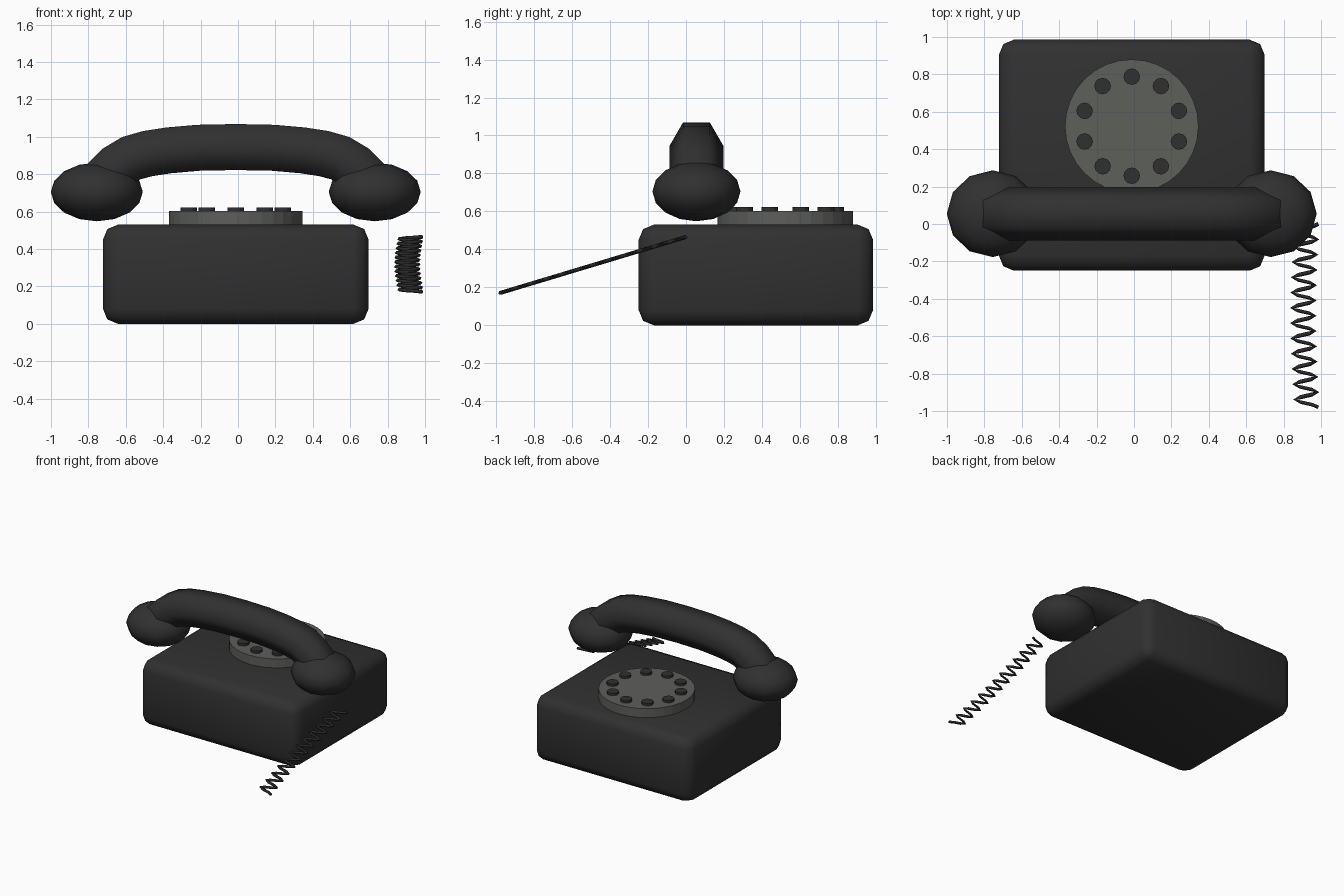
import bpy, bmesh, math
from mathutils import Vector

if "Cube" in bpy.data.objects:
    bpy.data.objects.remove(bpy.data.objects["Cube"])

CX = -0.012  # middle of the body and handset


def material(name, rgb):
    m = bpy.data.materials.new(name)
    m.diffuse_color = (*rgb, 1)
    m.use_nodes = True
    m.node_tree.nodes["Principled BSDF"].inputs["Base Color"].default_value = m.diffuse_color
    return m


BLACK = material("black plastic", (0.03, 0.03, 0.03))
GREY = material("grey dial", (0.11, 0.115, 0.105))
CORD = material("cord black", (0.022, 0.022, 0.022))


def add(name, bm, mat, angle=None):
    bmesh.ops.recalc_face_normals(bm, faces=bm.faces)
    me = bpy.data.meshes.new(name)
    bm.to_mesh(me)
    bm.free()
    me.materials.append(mat)
    ob = bpy.data.objects.new(name, me)
    bpy.context.collection.objects.link(ob)
    if angle:
        bpy.ops.object.select_all(action='DESELECT')
        ob.select_set(True)
        bpy.context.view_layer.objects.active = ob
        bpy.ops.object.shade_smooth_by_angle(angle=math.radians(angle))
    return ob


def disc(name, x, y, z0, z1, r, sides, mat):
    bm = bmesh.new()
    bmesh.ops.create_cone(bm, cap_ends=True, segments=sides, radius1=r, radius2=r, depth=z1 - z0)
    bmesh.ops.translate(bm, verts=bm.verts, vec=(x, y, (z0 + z1) / 2))
    return add(name, bm, mat)


# body: rounded box
bm = bmesh.new()
bmesh.ops.create_cube(bm, size=1)
bmesh.ops.scale(bm, verts=bm.verts, vec=(1.42, 1.235, 0.53))
bmesh.ops.translate(bm, verts=bm.verts, vec=(CX, 0.368, 0.265))
bmesh.ops.bevel(bm, geom=bm.edges[:], offset=0.08, segments=2, profile=0.5, affect='EDGES')
add("body", bm, BLACK, 50)

# dial and its ten dark finger spots
DY = 0.523
disc("dial", CX, DY, 0.50, 0.603, 0.357, 32, GREY)
for i in range(10):
    a = math.radians(90 + 36 * i)
    disc(f"finger_spot_{i}", CX + 0.265 * math.cos(a), DY + 0.265 * math.sin(a),
         0.59, 0.622, 0.044, 12, BLACK)

# handset grip: hexagon swept along an arch
HY = 0.055
half = [(-0.75, 0.70), (-0.70, 0.775), (-0.635, 0.84), (-0.56, 0.885),
        (-0.47, 0.91), (-0.36, 0.927), (-0.2, 0.941)]
path = half + [(0, 0.945)] + [(-x, z) for x, z in reversed(half)]
bm = bmesh.new()
rings = []
for i, (x, z) in enumerate(path):
    a, b = path[max(i - 1, 0)], path[min(i + 1, len(path) - 1)]
    t = Vector((b[0] - a[0], 0, b[1] - a[1])).normalized()
    n = Vector((-t.z, 0, t.x))
    ring = []
    for k in range(6):
        ang = math.pi * k / 3
        p = Vector((CX + x, HY, z)) + 0.142 * (math.cos(ang) * Vector((0, 1, 0)) + math.sin(ang) * n)
        ring.append(bm.verts.new(p))
    rings.append(ring)
for r, s in zip(rings, rings[1:]):
    for k in range(6):
        bm.faces.new((r[k], r[(k + 1) % 6], s[(k + 1) % 6], s[k]))
bm.faces.new(rings[0])
bm.faces.new(rings[-1])
add("handset_grip", bm, BLACK, 70)

# earpiece and mouthpiece
for name, side in (("earpiece", -1), ("mouthpiece", 1)):
    bm = bmesh.new()
    bmesh.ops.create_uvsphere(bm, u_segments=12, v_segments=8, radius=1)
    bmesh.ops.scale(bm, verts=bm.verts, vec=(0.246, 0.232, 0.157))
    bmesh.ops.translate(bm, verts=bm.verts, vec=(CX + side * 0.743, HY, 0.705))
    add(name, bm, BLACK, 60)

# springy cord: flat zigzag running forward and down
TURNS, STEPS = 12, 6
N = TURNS * STEPS
cu = bpy.data.curves.new("cord", 'CURVE')
cu.dimensions = '3D'
cu.bevel_depth = 0.011
cu.bevel_resolution = 0
cu.use_fill_caps = True
sp = cu.splines.new('POLY')
sp.points.add(N)
for i in range(N + 1):
    t = i / N
    x = 0.925 - 0.02 * math.sin(math.pi * t) + 0.06 * math.cos(2 * math.pi * TURNS * t)
    sp.points[i].co = (x, -0.98 * t, 0.465 - 0.295 * t, 1)
cu.materials.append(CORD)
bpy.context.collection.objects.link(bpy.data.objects.new("cord", cu))
